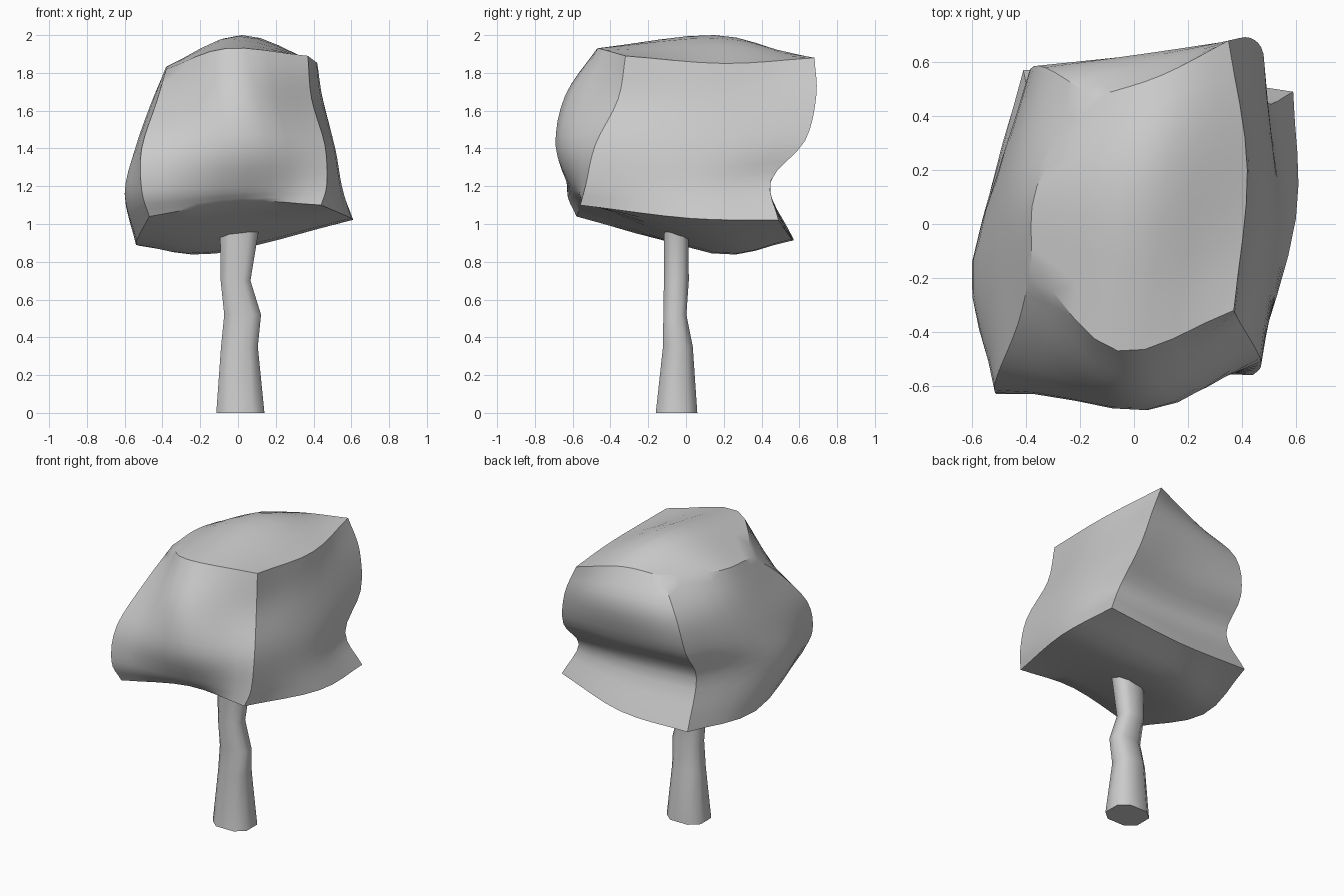
import bpy, bmesh, math
from mathutils import Vector

if "Cube" in bpy.data.objects:
    bpy.data.objects.remove(bpy.data.objects["Cube"])


def finish(name, bm, angle):
    bmesh.ops.remove_doubles(bm, verts=bm.verts, dist=0.0005)
    bmesh.ops.recalc_face_normals(bm, faces=bm.faces)
    mesh = bpy.data.meshes.new(name)
    bm.to_mesh(mesh)
    bm.free()
    obj = bpy.data.objects.new(name, mesh)
    bpy.context.collection.objects.link(obj)
    bpy.ops.object.select_all(action='DESELECT')
    obj.select_set(True)
    bpy.context.view_layer.objects.active = obj
    bpy.ops.object.shade_smooth_by_angle(angle=math.radians(angle))


def spline(pts, steps):
    """Smooth curve through all points, with free ends."""
    p = [2 * pts[0] - pts[1]] + pts + [2 * pts[-1] - pts[-2]]
    out = []
    for i in range(1, len(p) - 2):
        a, b, c, d = p[i - 1:i + 3]
        for k in range(steps):
            t = k / steps
            out.append(0.5 * (2 * b + (c - a) * t + (2 * a - 5 * b + 4 * c - d) * t * t
                              + (3 * b - a - 3 * c + d) * t ** 3))
    return out + [pts[-1]]


def patch(bm, rows, steps=4):
    """Smooth surface through a small grid of control points."""
    rows = [spline(r, steps) for r in rows]
    cols = [spline(list(c), steps) for c in zip(*rows)]
    grid = [[bm.verts.new(p) for p in c] for c in cols]
    for a, b in zip(grid, grid[1:]):
        for j in range(len(a) - 1):
            bm.faces.new((a[j], b[j], b[j + 1], a[j + 1]))


# Crown rings, bottom to top; order: FL, F, FR, R, BR, B, BL, L
RINGS = [
    [(-.47, -.58, 1.04), (.02, -.55, 1.12), (.44, -.56, 1.10), (.60, .02, 1.03),
     (.59, .49, 1.02), (.10, .56, .92), (-.41, .57, .92), (-.54, .02, .89)],
    [(-.51, -.63, 1.18), (.05, -.61, 1.20), (.47, -.53, 1.21), (.55, .02, 1.2),
     (.49, .45, 1.23), (.08, .44, 1.2), (-.38, .43, 1.22), (-.60, -.14, 1.16)],
    [(-.51, -.57, 1.40), (.05, -.69, 1.41), (.46, -.48, 1.42), (.515, .05, 1.4),
     (.48, .63, 1.44), (.10, .57, 1.42), (-.39, .56, 1.44), (-.54, 0, 1.4)],
    [(-.43, -.37, 1.65), (0, -.64, 1.68), (.39, -.36, 1.66), (.45, .1, 1.65),
     (.43, .69, 1.68), (.10, .64, 1.68), (-.33, .58, 1.68), (-.46, .1, 1.63)],
    [(-.38, -.16, 1.82), (-.06, -.47, 1.93), (.37, -.32, 1.89), (.42, .2, 1.85),
     (.35, .68, 1.88), (.10, .55, 1.90), (-.15, .47, 1.87), (-.36, .14, 1.84)],
]
rings = [[Vector(p) for p in r] for r in RINGS]
bm = bmesh.new()
for s in range(0, 8, 2):
    patch(bm, [[r[s], r[s + 1], r[(s + 2) % 8]] for r in rings])
# Underside and top
for r, mid in ((rings[0], Vector((-.15, .15, .85))), (rings[-1], Vector((.02, .15, 2.0)))):
    patch(bm, [r[0:3], [r[7], mid, r[3]], [r[6], r[5], r[4]]])
finish("crown", bm, 34)

# Trunk: bent, tapering, squarish; each row is z, x range, y range
TRUNK = [(0, -.115, .14, -.16, .06), (.35, -.09, .105, -.122, .036),
         (.52, -.073, .122, -.12, .002), (.70, -.092, .066, -.117, .015),
         (.98, -.095, .112, -.115, .012)]
SIDES = 8


def squarish(v):
    return math.copysign(abs(v) ** .75, v) * 1.06


bm = bmesh.new()
loops = []
for z, x0, x1, y0, y1 in TRUNK:
    loop = []
    for i in range(SIDES):
        a = 2 * math.pi * (i + .5) / SIDES
        loop.append(bm.verts.new(((x0 + x1) / 2 + (x1 - x0) / 2 * squarish(math.cos(a)),
                                  (y0 + y1) / 2 + (y1 - y0) / 2 * squarish(math.sin(a)), z)))
    loops.append(loop)
for a, b in zip(loops, loops[1:]):
    for i in range(SIDES):
        j = (i + 1) % SIDES
        bm.faces.new((a[i], a[j], b[j], b[i]))
bm.faces.new(loops[0])
bm.faces.new(loops[-1])
finish("trunk", bm, 60)
